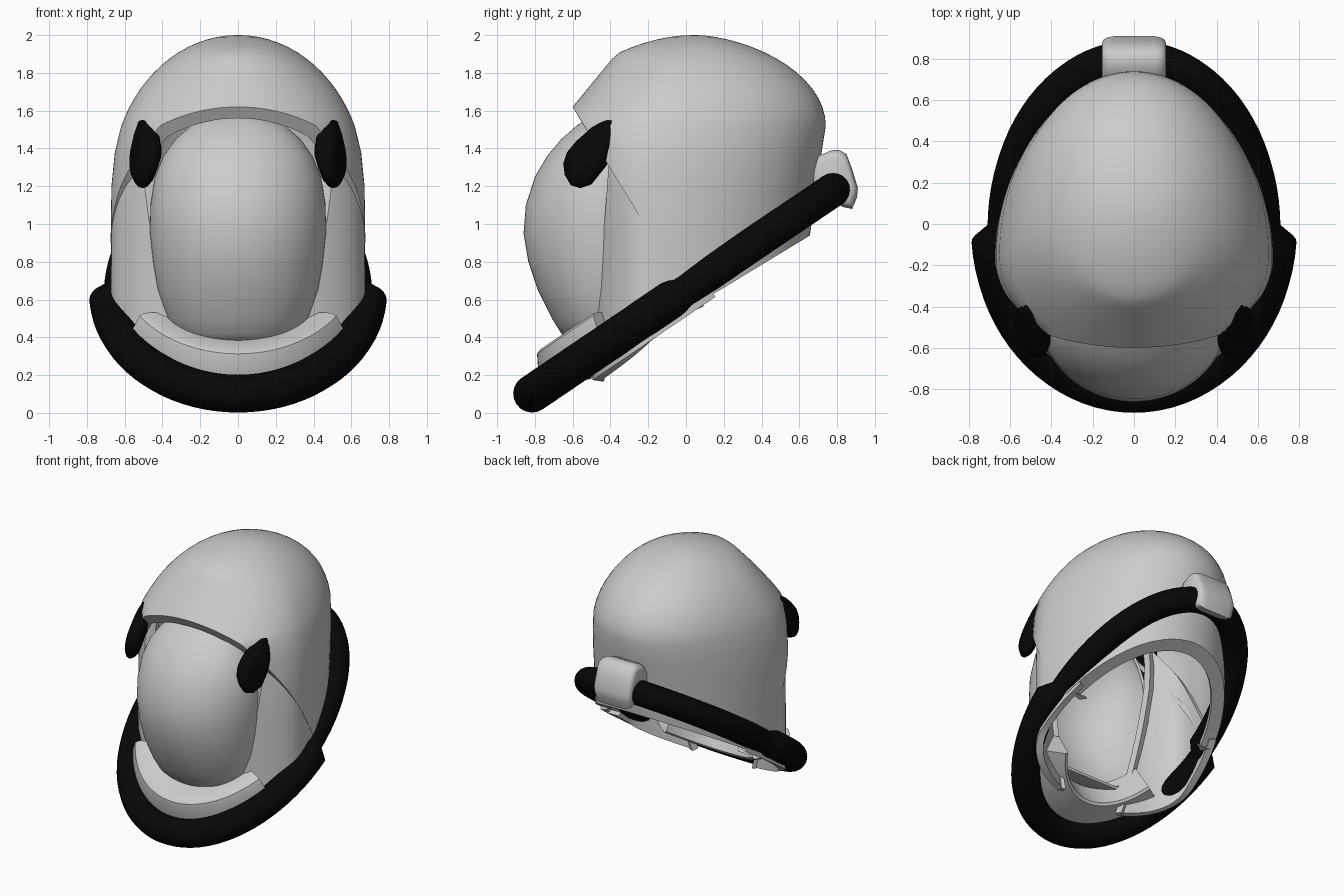
import bpy, bmesh
from math import sin, cos, pi, radians, hypot, sqrt
from mathutils import Vector

if "Cube" in bpy.data.objects:
    bpy.data.objects.remove(bpy.data.objects["Cube"])

TILT = radians(34.1)
ORIGIN = Vector((0, -0.02, 0.64))
AXIS_V = Vector((0, cos(TILT), sin(TILT)))
AXIS_N = Vector((0, -sin(TILT), cos(TILT)))

black = bpy.data.materials.new("black_rubber")
black.diffuse_color = (0.002, 0.002, 0.002, 1)
black.use_nodes = True
black.node_tree.nodes["Principled BSDF"].inputs["Base Color"].default_value = black.diffuse_color


def on_plane(u, v, n):
    """Point in the tilted neck plane."""
    return ORIGIN + Vector((u, 0, 0)) + AXIS_V * v + AXIS_N * n


def skin(bm, rings):
    """Join closed rings of points into a capped solid."""
    rows = [[bm.verts.new(p) for p in ring] for ring in rings]
    k = len(rows[0])
    for a, b in zip(rows, rows[1:]):
        for i in range(k):
            bm.faces.new((a[i], a[(i + 1) % k], b[(i + 1) % k], b[i]))
    bm.faces.new(rows[0])
    bm.faces.new(rows[-1])
    bmesh.ops.recalc_face_normals(bm, faces=bm.faces)


def cut(bm, co, no):
    """Remove everything on the normal side of a plane, return the cut edges."""
    r = bmesh.ops.bisect_plane(bm, geom=bm.verts[:] + bm.edges[:] + bm.faces[:],
                               plane_co=co, plane_no=no, clear_outer=True)
    return [e for e in r["geom_cut"] if isinstance(e, bmesh.types.BMEdge)]


def lip(bm, edges, move):
    """Fold a cut edge inward."""
    ext = bmesh.ops.extrude_edge_only(bm, edges=edges)
    for v in ext["geom"]:
        if isinstance(v, bmesh.types.BMVert):
            v.co = move(v.co)
    bmesh.ops.recalc_face_normals(bm, faces=bm.faces)


def finish(name, bm, mat=None, thick=0, angle=35):
    me = bpy.data.meshes.new(name)
    bm.to_mesh(me)
    bm.free()
    ob = bpy.data.objects.new(name, me)
    bpy.context.collection.objects.link(ob)
    bpy.ops.object.select_all(action='DESELECT')
    ob.select_set(True)
    bpy.context.view_layer.objects.active = ob
    if thick:
        m = ob.modifiers.new("thickness", 'SOLIDIFY')
        m.thickness = thick
        m.offset = -1
        bpy.ops.object.modifier_apply(modifier=m.name)
    bpy.ops.object.shade_smooth_by_angle(angle=radians(angle))
    if mat:
        me.materials.append(mat)
    return ob


def egg(z, hx, front, back, cy, k=96):
    """Horizontal ring made of two half ellipses."""
    pts = []
    for i in range(k):
        t = 2 * pi * i / k
        s = sin(t)
        pts.append((hx * cos(t), cy + s * ((back - cy) if s > 0 else (cy - front)), z))
    return pts


def sweep(name, shape, t0, t1, section, mat=None, steps=48, angle=35):
    """Sweep a section along elliptical arcs in the neck plane."""
    rings = []
    for i in range(steps + 1):
        t = radians(t0 + (t1 - t0) * i / steps)
        a, b, s = shape(t)
        nx, ny = b * cos(t), a * sin(t)
        l = hypot(nx, ny)
        rings.append([on_plane(a * cos(t) + r * s * nx / l, b * sin(t) + r * s * ny / l, n * s)
                      for r, n in section])
    bm = bmesh.new()
    skin(bm, rings)
    return finish(name, bm, mat, angle=angle)


def pillow(name, outline, layers, cx, lean=0, mat=None):
    """Side outline stacked across x in scaled layers, giving rounded sides."""
    my = sum(p[0] for p in outline) / len(outline)
    mz = sum(p[1] for p in outline) / len(outline)
    bm = bmesh.new()
    skin(bm, [[(cx + dx + lean * ((y - my) - .7 * (z - mz)), my + (y - my) * s, mz + (z - mz) * s)
               for y, z in outline] for dx, s in layers])
    return finish(name, bm, mat, angle=50)


# Shell levels: z, half width, front y, back y, centre y
def dome(deg):
    t = radians(deg)
    z = 1.52 + .48 * sin(t)
    hx = .67 * sqrt(max(0, 1 - ((z - 1.2) / .8) ** 2)) + .004
    if z < 1.9:
        front = min(-.60, -.6 + (z - 1.62) / .28 * .23) if z < 1.6 else -.6 + (z - 1.62) / .28 * .23
    else:
        front = .045 - .415 * sqrt(max(0, (2 - z) / .1))
    return z, hx, front, .055 + .685 * cos(t) ** 1.2, -.12 + .17 * sin(t)


LEVELS = [(0.1, .675, -.58, .60, -.18), (0.5, .677, -.58, .62, -.18), (.93, .674, -.59, .655, -.18),
          (1.2, .67, -.63, .69, -.17), (1.38, .652, -.66, .718, -.15)]
LEVELS += [dome(d) for d in (0, 6, 12, 18, 24, 30, 36, 42, 48, 54, 60, 66, 72, 78, 84, 89.5)]
BRIM = Vector((0, -.6, 1.62))
BRIM_N = Vector((0, -.54, -.33)).normalized()

# Outer shell with slanted rolled brim and an inward neck lip
bm = bmesh.new()
skin(bm, [egg(*l) for l in LEVELS])
lip(bm, cut(bm, BRIM, BRIM_N), lambda c: c + Vector((-.09 * c.x, .035, -.06 * max(0, min(1, (c.z - .9) / .6)))))
lip(bm, cut(bm, on_plane(0, 0, -.095), -(AXIS_N + AXIS_V * .05)),
    lambda c: c + (on_plane(0, .1, -.08) - c) * .16)
finish("shell", bm, thick=.03, angle=50)

# Cheek frame beneath the brim, folding inward beside the visor
bm = bmesh.new()
skin(bm, [egg(z, hx * .995, cy + (max(f, -.6) - cy) * .86, b, cy) for z, hx, f, b, cy in LEVELS])
cut(bm, BRIM - BRIM_N * .12, -BRIM_N)
cut(bm, on_plane(0, 0, -.12), -AXIS_N)
cut(bm, (0, 0, 1.5), (0, 0, 1))
lip(bm, cut(bm, (0, -.41, 1.3), (0, -1, .075)), lambda c: Vector((c.x * .86, c.y + .015, c.z)))
finish("cheek_frame", bm, thick=.05)

# Bulging visor
VISOR = [(.36, .25, -.60), (.42, .33, -.66), (.5, .375, -.71), (.65, .425, -.785), (.8, .45, -.835),
         (.95, .466, -.86), (1.1, .464, -.848), (1.25, .44, -.80), (1.36, .395, -.735),
         (1.45, .33, -.66), (1.52, .25, -.58), (1.555, .18, -.53), (1.575, .08, -.49)]
bm = bmesh.new()
skin(bm, [egg(z, hx, f, -.3, -.42) for z, hx, f in VISOR])
cut(bm, (0, -.40, 1.3), (0, 1, -.075))
finish("visor", bm, thick=.02, angle=50)

# Neck ring: wider front half stepping down to a narrower back half
TUBE = [(cos(2 * pi * i / 20), sin(2 * pi * i / 20)) for i in range(20)]
sweep("neck_ring", lambda t: (.69, .96, .1) if sin(t) < -.03 else (.62, .99, .09),
      90, 450, TUBE, black, steps=80, angle=50)

# Chin band between the visor and the ring
sweep("chin_band", lambda t: (.55, .74, 1), 215, 325,
      [(-.12, .12), (.05, .17), (.08, .16), (.15, .04), (.15, 0), (-.08, -.11), (-.1, -.10)], steps=32)

# Side lamps
POD = [(-.65, 1.32), (-.63, 1.38), (-.58, 1.44), (-.5, 1.51), (-.43, 1.55), (-.38, 1.567), (-.365, 1.53),
       (-.375, 1.42), (-.42, 1.31), (-.5, 1.21), (-.56, 1.19), (-.61, 1.205), (-.642, 1.26)]
LAYERS = [(-.06, .45), (-.055, .65), (-.04, .86), (-.02, .97), (0, 1),
          (.02, .97), (.04, .86), (.055, .65), (.06, .45)]
for side, label in ((1, "right"), (-1, "left")):
    pillow("lamp_" + label, POD, [(side * d, s) for d, s in LAYERS], side * .488, side * .2, black)

# Rear clasp on the ring
CLASP = [(.66, 1.29), (.70, 1.36), (.77, 1.39), (.81, 1.392), (.85, 1.37), (.88, 1.29), (.91, 1.19),
         (.905, 1.14), (.88, 1.08), (.83, 1.09), (.70, 1.16), (.66, 1.21)]
pillow("rear_clasp", CLASP, [(-.155, .72), (-.148, .86), (-.13, .95), (-.1, 1),
                             (.1, 1), (.13, .95), (.148, .86), (.155, .72)], 0)
